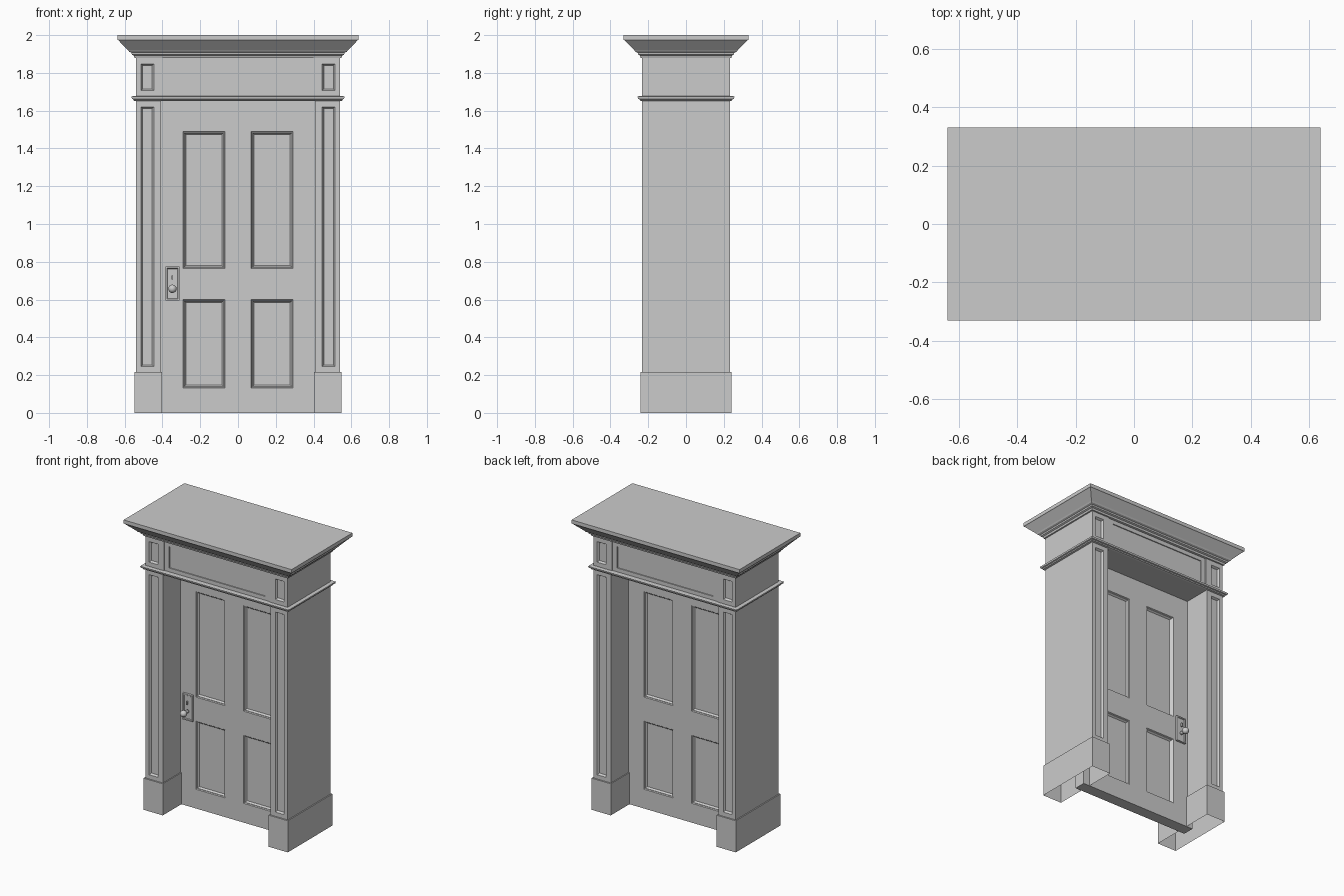
import bpy, bmesh
from mathutils import Vector, Matrix

cube = bpy.data.objects.get("Cube")
if cube:
    bpy.data.objects.remove(cube, do_unlink=True)

paint = bpy.data.materials.new("light_grey_paint")
paint.use_nodes = True
GREY = (0.6, 0.6, 0.6, 1)
paint.diffuse_color = GREY
paint.node_tree.nodes["Principled BSDF"].inputs["Base Color"].default_value = GREY


def finish(name, bm, smooth=False):
    mesh = bpy.data.meshes.new(name)
    bmesh.ops.recalc_face_normals(bm, faces=bm.faces)
    bm.to_mesh(mesh)
    bm.free()
    mesh.materials.append(paint)
    ob = bpy.data.objects.new(name, mesh)
    bpy.context.collection.objects.link(ob)
    if smooth:
        for p in mesh.polygons:
            p.use_smooth = True
    return ob


def box(name, x, y, z, panels=(), steps=(), open_bottom=False):
    """Box with moulded panels (x0, x1, z0, z1) sunk into its front and back."""
    bm = bmesh.new()
    bmesh.ops.create_cube(bm, size=1)
    lo, hi = Vector((x[0], y[0], z[0])), Vector((x[1], y[1], z[1]))
    for v in bm.verts:
        v.co = (lo + hi) / 2 + v.co * (hi - lo)
    cuts = {(axis, p[i]) for p in panels for axis, i in ((0, 0), (0, 1), (2, 2), (2, 3))}
    for axis, at in sorted(cuts):
        co, no = Vector(), Vector()
        co[axis], no[axis] = at, 1
        bmesh.ops.bisect_plane(bm, geom=bm.verts[:] + bm.edges[:] + bm.faces[:],
                               plane_co=co, plane_no=no)
    bm.normal_update()
    sunk = []
    for f in bm.faces:
        c = f.calc_center_median()
        if abs(f.normal.y) > 0.9 and any(
                a < c.x < b and d < c.z < e for a, b, d, e in panels):
            sunk.append(f)
    for inset, depth in steps:
        if sunk:
            bmesh.ops.inset_individual(bm, faces=sunk, thickness=inset, depth=depth)
    if open_bottom:
        bm.normal_update()
        base = [f for f in bm.faces if f.normal.z < -0.9
                and f.calc_center_median().z < z[0] + 0.001]
        bmesh.ops.delete(bm, geom=base, context='FACES')
    return finish(name, bm)


def moulding(name, profile, x=0.54, y=0.232):
    """Rectangular rings stacked along a profile of (overhang, height)."""
    bm = bmesh.new()
    rings = [[bm.verts.new((sx * (x + o), sy * (y + o), z))
              for sx, sy in ((-1, -1), (1, -1), (1, 1), (-1, 1))] for o, z in profile]
    for a, b in zip(rings, rings[1:]):
        for i in range(4):
            j = (i + 1) % 4
            bm.faces.new((a[i], a[j], b[j], b[i]))
    bm.faces.new(rings[0])
    bm.faces.new(rings[-1])
    return finish(name, bm)


# Door leaf with four sunk panels on both faces
door_panels = [(a, b, c, d) for a, b in ((-0.292, -0.07), (0.07, 0.292))
               for c, d in ((0.132, 0.60), (0.765, 1.49))]
box("door", (-0.45, 0.45), (-0.04, 0.04), (0, 1.68), door_panels,
    ((0.006, -0.006), (0.004, 0), (0.012, -0.012)))

# Pillars, plinths and corner blocks, one set per side
pillar_steps = ((0.004, -0.004), (0.008, -0.01))
for side, s in (("right", -1), ("left", 1)):
    def span(a, b):
        return tuple(sorted((s * a, s * b)))
    px = span(0.446, 0.513)
    box(side + "_pillar", span(0.408, 0.54), (-0.232, 0.232), (0.2, 1.66),
        [px + (0.246, 1.62)], pillar_steps, True)
    box(side + "_plinth", span(0.402, 0.548), (-0.242, 0.242), (0, 0.217),
        open_bottom=True)
    box(side + "_corner_block", span(0.4, 0.54), (-0.232, 0.232), (1.66, 1.89),
        [px + (1.706, 1.847)], pillar_steps)

# Frieze between the corner blocks
box("frieze", (-0.4, 0.4), (-0.226, 0.226), (1.655, 1.89),
    [(-0.365, 0.365, 1.703, 1.85)], ((0.001, -0.006),))

# Band under the frieze and cornice on top
moulding("band", ((0, 1.65), (0.012, 1.653), (0.014, 1.66), (0.022, 1.663),
                  (0.024, 1.674), (0.018, 1.677), (0, 1.677)))
moulding("cornice", ((0, 1.878), (0.008, 1.88), (0.012, 1.892), (0.022, 1.897),
                     (0.024, 1.907), (0.036, 1.912), (0.042, 1.92),
                     (0.094, 1.973), (0.098, 1.975), (0.098, 2.0)))

# Lock plate, knob and thumb turn on each face
for face, s in (("front", -1), ("back", 1)):
    ys = sorted((s * 0.035, s * 0.056))
    box(face + "_lock_plate", (-0.384, -0.31), ys, (0.595, 0.774),
        [(-0.376, -0.318, 0.603, 0.766)], ((0.005, -0.005),))
    bm = bmesh.new()
    turn = Matrix.Rotation(1.5708, 4, 'X')
    bmesh.ops.create_cone(bm, cap_ends=True, segments=16, radius1=0.011, radius2=0.011,
                          depth=0.04, matrix=Matrix.Translation((-0.347, s * 0.066, 0.657)) @ turn)
    bmesh.ops.create_uvsphere(bm, u_segments=20, v_segments=12, radius=0.022,
                              matrix=Matrix.Translation((-0.347, s * 0.095, 0.657)) @ turn)
    finish(face + "_knob", bm, True)
    box(face + "_thumb_turn", (-0.351, -0.343), sorted((s * 0.045, s * 0.064)), (0.705, 0.728))
